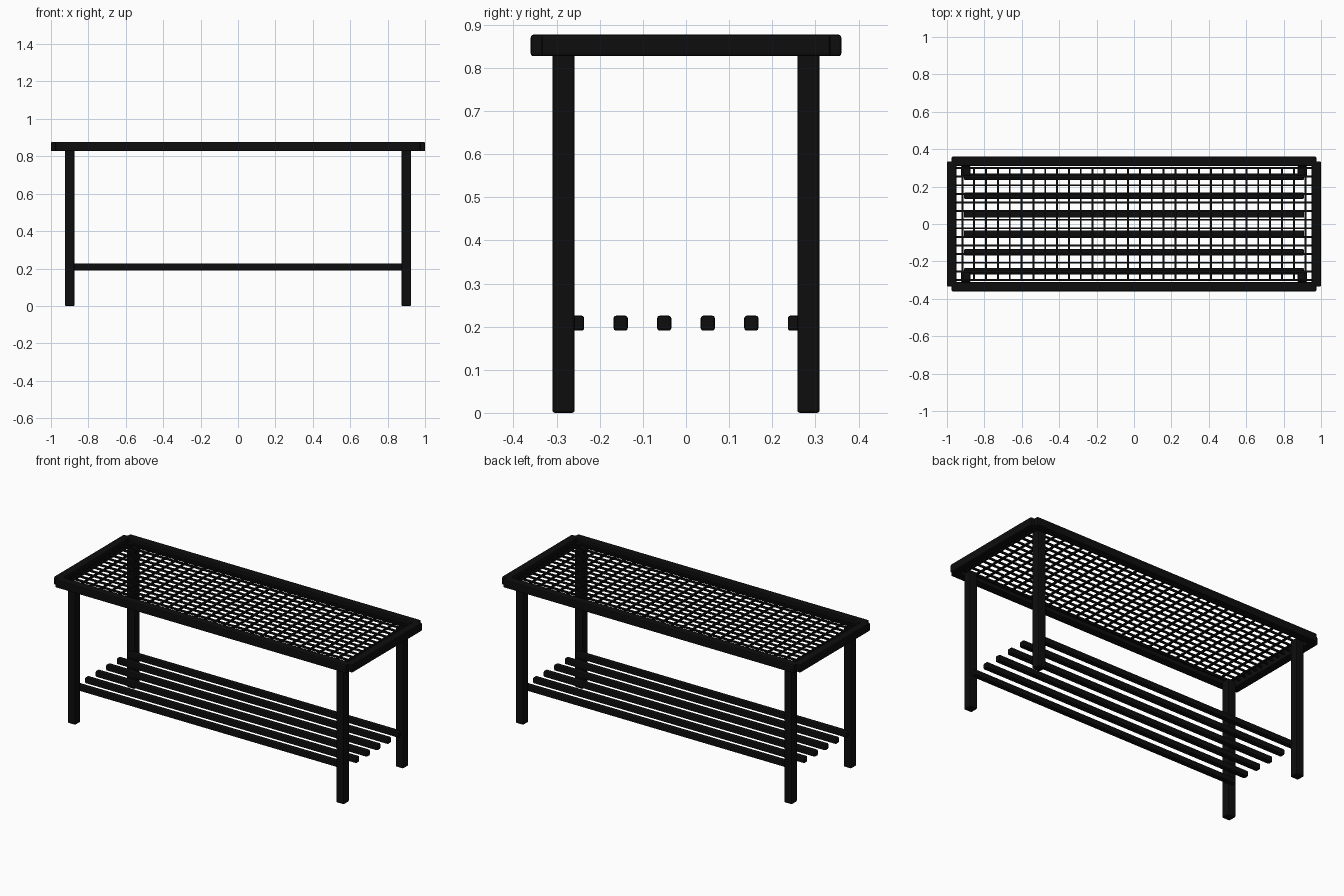
import bpy
import bmesh
from mathutils import Matrix

cube = bpy.data.objects.get("Cube")
if cube:
    bpy.data.objects.remove(cube, do_unlink=True)

black = bpy.data.materials.new("black_metal")
black.use_nodes = True
black.diffuse_color = (0.004, 0.004, 0.004, 1)
black.node_tree.nodes["Principled BSDF"].inputs["Base Color"].default_value = black.diffuse_color


def link_mesh(name, bm):
    mesh = bpy.data.meshes.new(name)
    bm.to_mesh(mesh)
    bm.free()
    mesh.materials.append(black)
    obj = bpy.data.objects.new(name, mesh)
    bpy.context.collection.objects.link(obj)
    return obj


def add_box(bm, center, size):
    matrix = Matrix.Translation(center) @ Matrix.Diagonal((*size, 1))
    bmesh.ops.create_cube(bm, size=1, matrix=matrix)


def bar(name, center, size):
    bm = bmesh.new()
    add_box(bm, center, size)
    obj = link_mesh(name, bm)
    mod = obj.modifiers.new("rounded_edges", "BEVEL")
    mod.width = 0.006
    mod.segments = 2


TOP_Z = 0.852
RAIL = 0.05

# Top frame: long rails and end rails
for side, label in ((-1, "front"), (1, "back")):
    bar(f"{label}_rail", (0, side * 0.335, TOP_Z), (1.95, RAIL, RAIL))
for side, label in ((-1, "right"), (1, "left")):
    bar(f"{label}_end_rail", (side * 0.975, 0, TOP_Z), (RAIL, 0.67, RAIL))

# Legs
for sx, x_name in ((-1, "right"), (1, "left")):
    for sy, y_name in ((-1, "front"), (1, "back")):
        bar(f"{y_name}_{x_name}_leg", (sx * 0.9, sy * 0.284, 0.42), (0.052, 0.052, 0.84))

# Lower shelf slats
for i in range(6):
    bar(f"shelf_slat_{i + 1}", (0, (i - 2.5) * 0.101, 0.208), (1.82, 0.033, 0.035))

# Wire grid filling the frame
WIRE = 0.01
grid = bmesh.new()
for i in range(30):
    add_box(grid, ((i - 14.5) * 0.0633, 0, TOP_Z), (WIRE, 0.61, WIRE))
for i in range(14):
    add_box(grid, (0, (i - 6.5) * 0.046, TOP_Z), (1.91, WIRE, WIRE))
link_mesh("wire_grid", grid)
